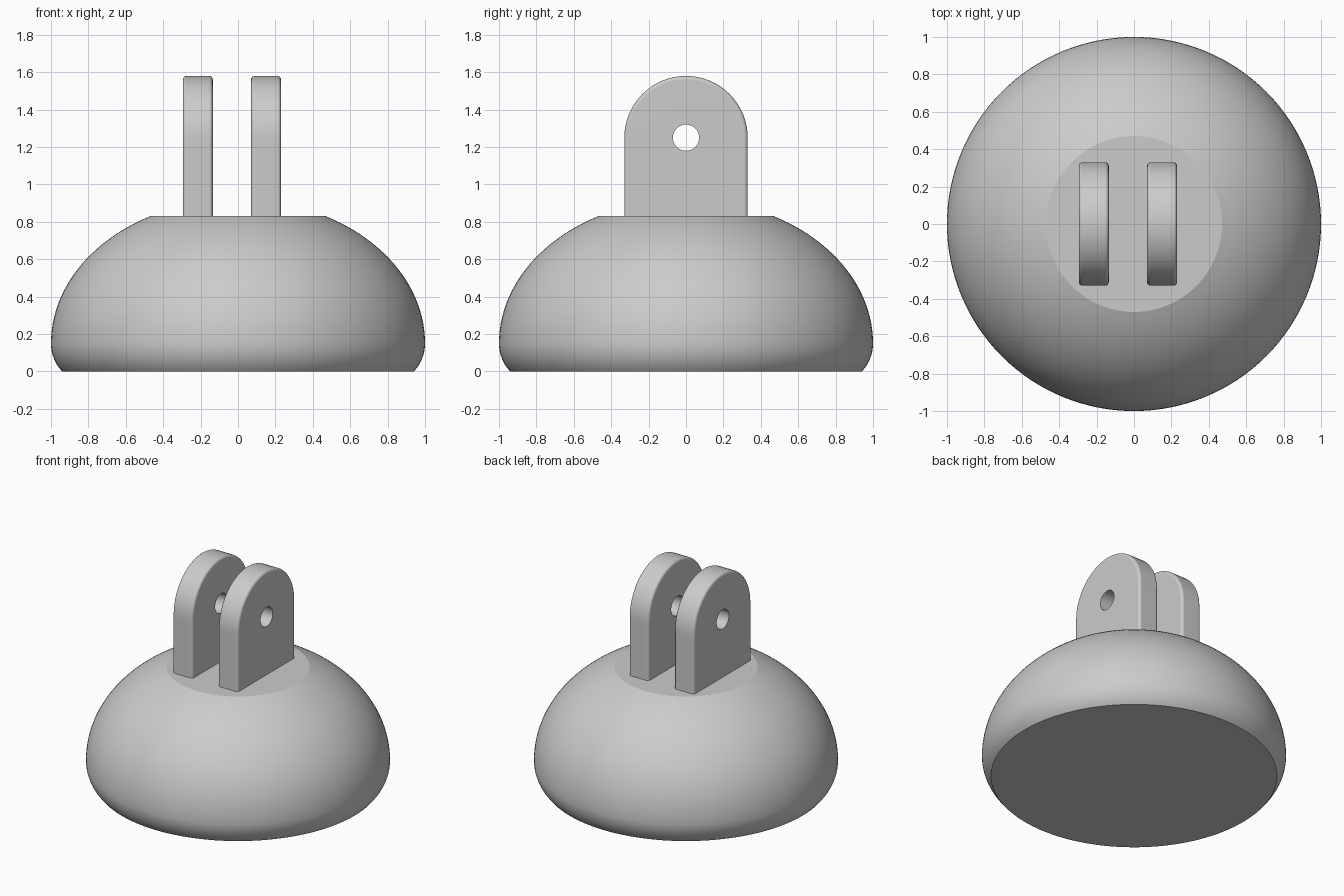
import bpy, bmesh
from math import sin, cos, pi, radians, acos, asin

cube = bpy.data.objects.get("Cube")
if cube:
    bpy.data.objects.remove(cube, do_unlink=True)

grey = bpy.data.materials.new("plain_grey")
grey.use_nodes = True
colour = (0.6, 0.6, 0.6, 1)
grey.diffuse_color = colour
grey.node_tree.nodes["Principled BSDF"].inputs["Base Color"].default_value = colour


def finish(name, bm):
    """Turn a bmesh into a smooth-shaded object with crisp flat faces."""
    bmesh.ops.recalc_face_normals(bm, faces=bm.faces)
    mesh = bpy.data.meshes.new(name)
    bm.to_mesh(mesh)
    bm.free()
    mesh.materials.append(grey)
    obj = bpy.data.objects.new(name, mesh)
    bpy.context.collection.objects.link(obj)
    bpy.ops.object.select_all(action="DESELECT")
    obj.select_set(True)
    bpy.context.view_layer.objects.active = obj
    bpy.ops.object.shade_smooth_by_angle(angle=radians(18))
    normals = obj.modifiers.new("flat_face_normals", "WEIGHTED_NORMAL")
    normals.keep_sharp = True
    return obj


def skin(bm, rings, closed=False):
    """Join successive rings of equal length with quads."""
    loops = [[bm.verts.new(p) for p in ring] for ring in rings]
    pairs = list(zip(loops, loops[1:]))
    if closed:
        pairs.append((loops[-1], loops[0]))
    for a, b in pairs:
        for i in range(len(a)):
            j = (i + 1) % len(a)
            bm.faces.new((a[i], a[j], b[j], b[i]))
    return loops


# Domed base: small rounded lip below the widest point, elliptical dome above
WIDEST, TOP, TOP_R = 0.15, 0.83, 0.47
LIP_R = 0.2175
dome_end = acos(TOP_R)
dome_h = (TOP - WIDEST) / sin(dome_end)
lip_start = asin(WIDEST / LIP_R)
profile = []
for i in range(8):
    a = lip_start * (1 - i / 8)
    profile.append((1 - LIP_R + LIP_R * cos(a), WIDEST - LIP_R * sin(a)))
for i in range(25):
    a = dome_end * i / 24
    profile.append((cos(a), WIDEST + dome_h * sin(a)))

SEG = 128
bm = bmesh.new()
loops = skin(bm, [[(r * cos(2 * pi * k / SEG), r * sin(2 * pi * k / SEG), z)
                   for k in range(SEG)] for r, z in profile])
bm.faces.new(loops[0])
bm.faces.new(loops[-1])
finish("domed_base", bm)

# Upright lugs: round-topped plates with softened rims and a pin hole
LUG_R, PIVOT_Z, HOLE_R, DEPTH, BEVEL = 0.33, 1.25, 0.07, 0.425, 0.02
ANGLES = [2 * pi * k / 64 for k in range(64)]


def outline(x, inset):
    w = LUG_R - inset
    ring = []
    for a in ANGLES:
        c, s = cos(a), sin(a)
        if s >= -1e-6:
            ring.append((x, w * c, PIVOT_Z + w * s))
        else:
            t = 1 / max(abs(c), abs(s))
            ring.append((x, w * t * c, PIVOT_Z + DEPTH * t * s))
    return ring


def hole(x):
    return [(x, HOLE_R * cos(a), PIVOT_Z + HOLE_R * sin(a)) for a in ANGLES]


def lug(name, x0, x1):
    steps = [i * pi / 12 for i in range(7)]
    rim = [(BEVEL * (1 - cos(a)), BEVEL * (1 - sin(a))) for a in steps]
    rings = [hole(x0)]
    rings += [outline(x0 + dx, inset) for dx, inset in rim]
    rings += [outline(x1 - dx, inset) for dx, inset in reversed(rim)]
    rings.append(hole(x1))
    bm = bmesh.new()
    skin(bm, rings, closed=True)
    finish(name, bm)


lug("left_lug", 0.07, 0.23)
lug("right_lug", -0.295, -0.135)
